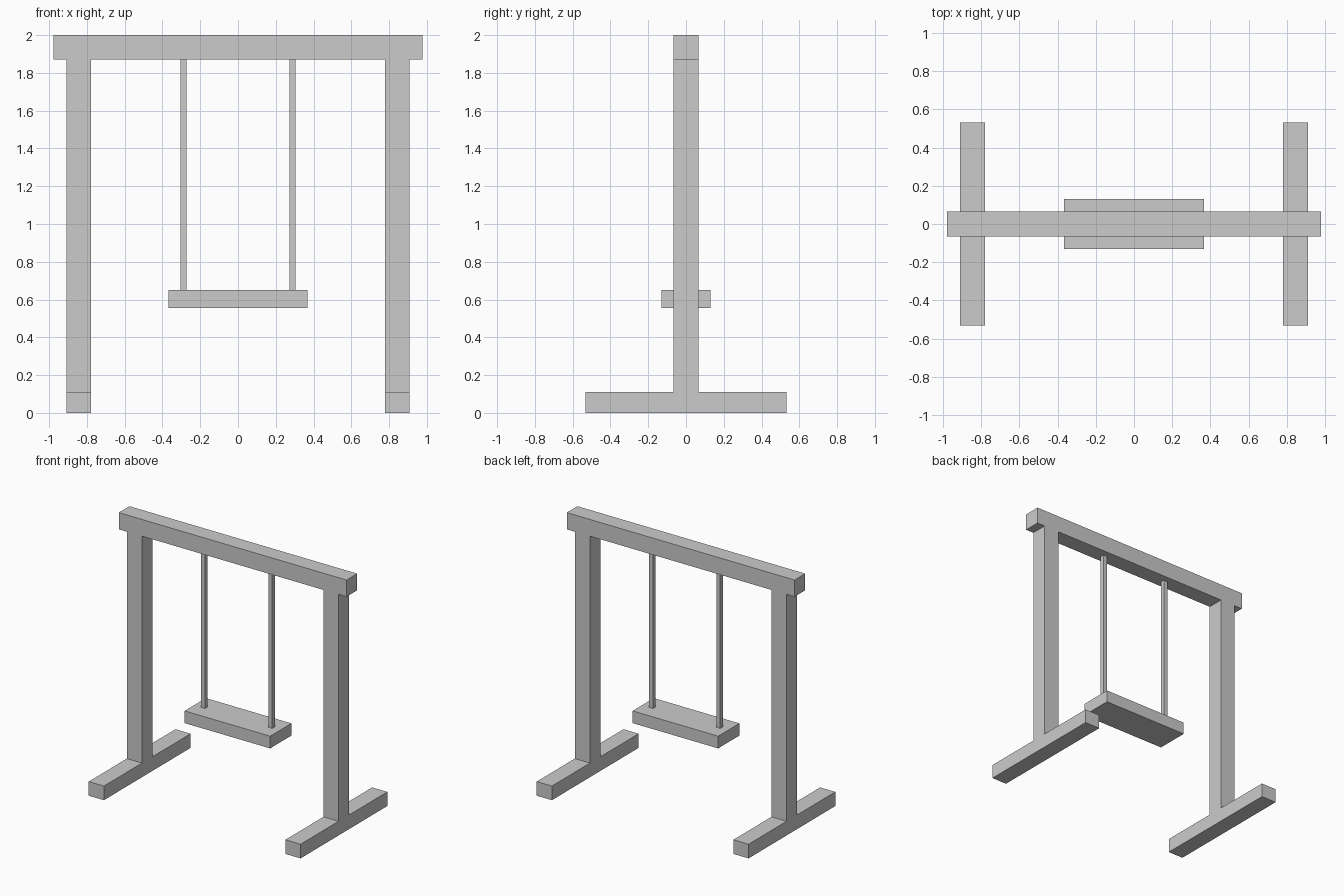
import bpy

cube = bpy.data.objects.get("Cube")
if cube:
    bpy.data.objects.remove(cube, do_unlink=True)

grey = bpy.data.materials.new("plain grey")
grey.use_nodes = True
color = (0.6, 0.6, 0.6, 1)
grey.diffuse_color = color
for node in grey.node_tree.nodes:
    if node.type == 'BSDF_PRINCIPLED':
        node.inputs["Base Color"].default_value = color


def box(name, x, width, depth, bottom, top):
    """Box centred on y = 0, spanning bottom to top."""
    bpy.ops.mesh.primitive_cube_add(size=1, location=(x, 0, (bottom + top) / 2))
    obj = bpy.context.object
    obj.name = name
    obj.scale = (width, depth, top - bottom)
    bpy.ops.object.transform_apply(location=False, rotation=False, scale=True)
    obj.data.materials.append(grey)


BEAM = 0.13
FOOT_TOP = 0.11
BEAM_BOTTOM = 2 - BEAM
SEAT_TOP = 0.65

# Top beam and hanging seat
box("top_beam", 0, 1.955, BEAM, BEAM_BOTTOM, 2)
box("seat", 0, 0.734, 0.26, 0.555, SEAT_TOP)

# Feet, posts and ropes on both sides
for side, sign in (("left", 1), ("right", -1)):
    box(side + "_foot", sign * 0.844, BEAM, 1.063, 0, FOOT_TOP)
    box(side + "_post", sign * 0.844, BEAM, BEAM, FOOT_TOP, BEAM_BOTTOM)
    box(side + "_rope", sign * 0.288, 0.033, 0.033, SEAT_TOP, BEAM_BOTTOM)
